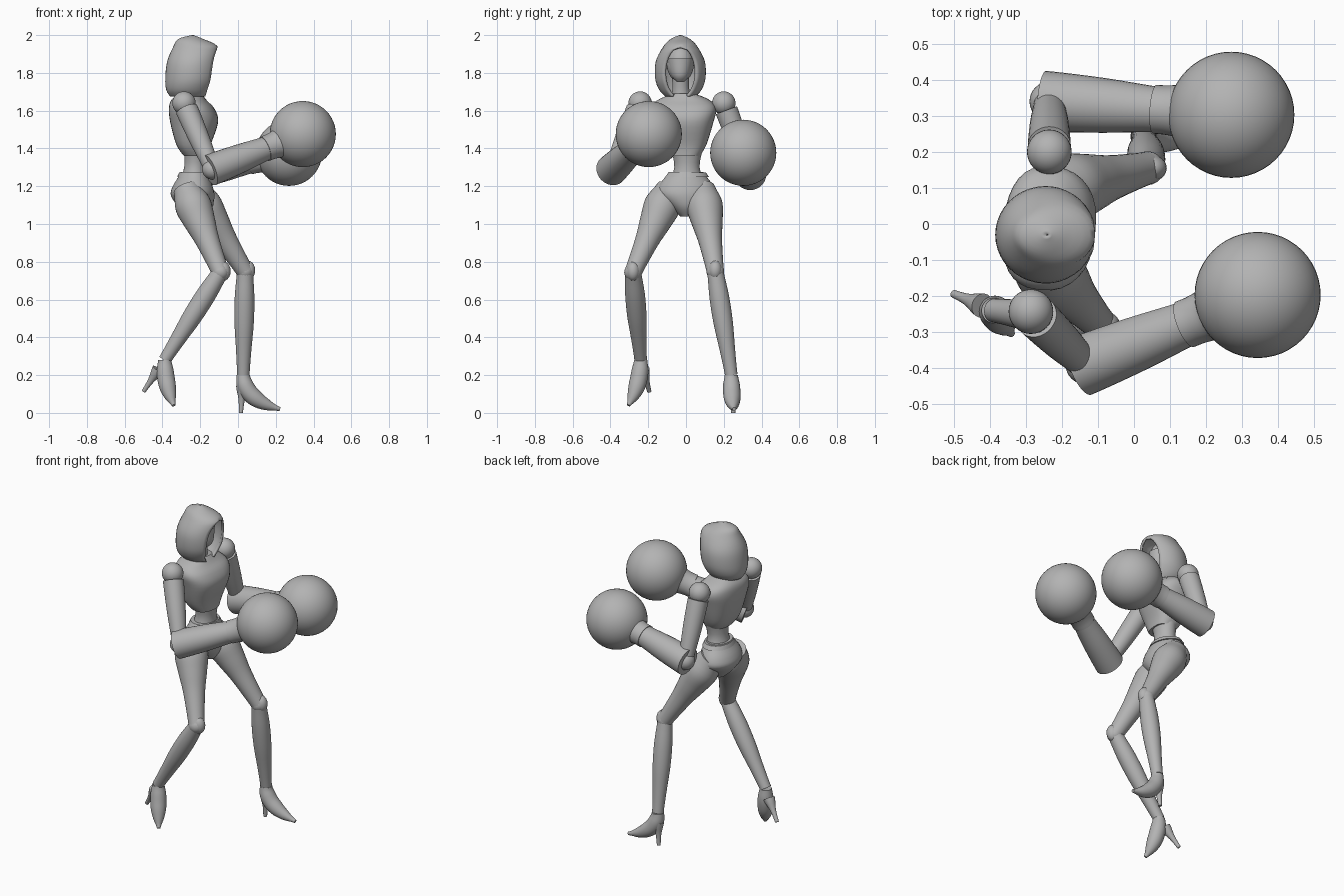
import bpy, bmesh, math
from mathutils import Vector

cube = bpy.data.objects.get("Cube")
if cube:
    bpy.data.objects.remove(cube)

grey = bpy.data.materials.new("plain grey")
grey.use_nodes = True
grey.diffuse_color = (0.45, 0.45, 0.45, 1)
grey.node_tree.nodes["Principled BSDF"].inputs["Base Color"].default_value = grey.diffuse_color
parts = []


def finish(name, bm):
    bmesh.ops.recalc_face_normals(bm, faces=bm.faces)
    mesh = bpy.data.meshes.new(name)
    bm.to_mesh(mesh)
    bm.free()
    mesh.materials.append(grey)
    ob = bpy.data.objects.new(name, mesh)
    bpy.context.collection.objects.link(ob)
    parts.append(ob)
    return ob


def smooth_keys(keys, steps=4):
    """Catmull-Rom interpolation through a list of number tuples."""
    ext = [keys[0], *keys, keys[-1]]
    out = []
    for i in range(1, len(keys)):
        for s in range(steps):
            t = s / steps
            out.append([b + t / 2 * (c - a + t * (2*a - 5*b + 4*c - d + t * (3*(b - c) + d - a)))
                        for a, b, c, d in zip(*ext[i - 1:i + 3])])
    return out + [list(keys[-1])]


def skin(name, rings, capped=True):
    """Join rings of points; the seam closes where its ends meet."""
    bm = bmesh.new()
    rows = [[bm.verts.new(p) for p in ring] for ring in rings]
    for low, high in zip(rows, rows[1:]):
        for j in range(len(low) - 1):
            bm.faces.new((low[j], low[j + 1], high[j + 1], high[j]))
    if capped:
        bm.faces.new(rows[0][:-1])
        bm.faces.new(rows[-1][:-1])
    bmesh.ops.remove_doubles(bm, verts=bm.verts, dist=.0002)
    return finish(name, bm)


def ellipse(centre, u, v, start=0, power=1, sides=32):
    """Ring from the v direction round through u, leaving a gap of twice start."""
    ring = []
    for j in range(sides + 1):
        a = start + (math.tau - 2 * start) * j / sides
        c, s = math.cos(a), math.sin(a)
        ring.append(centre + v * math.copysign(abs(c) ** power, c)
                    + u * math.copysign(abs(s) ** power, s))
    return ring


def stack(name, keys, y=0, yaw=0, power=1, gap=None):
    """Level ellipses: height, x, half width, half depth."""
    u = Vector((-math.sin(yaw), math.cos(yaw), 0))
    v = Vector((math.cos(yaw), math.sin(yaw), 0))
    rings = []
    for z, x, width, depth in smooth_keys(keys):
        start = math.asin(min(gap(z) / width, .9)) if gap else 0
        rings.append(ellipse(Vector((x, y, z)), u * width, v * depth, start, power))
    return skin(name, rings, capped=not gap)


def limb(name, a, b, radii, via=None):
    """Round tube from a to b, bent towards via, with radii spaced evenly."""
    a, b = Vector(a), Vector(b)
    via = via or a.lerp(b, .5)
    sizes = smooth_keys([(r,) for r in radii])
    rings = []
    for i, (r,) in enumerate(sizes):
        t = i / (len(sizes) - 1)
        p, q = a.lerp(via, t), via.lerp(b, t)
        along = (q - p).normalized()
        u = Vector((0, 1, 0))
        u = (u - along * u.dot(along)).normalized()
        rings.append(ellipse(p.lerp(q, t), u * r, along.cross(u) * r))
    return skin(name, rings)


def ball(name, centre, size, segments=32):
    bm = bmesh.new()
    bmesh.ops.create_uvsphere(bm, u_segments=segments, v_segments=segments // 2, radius=1)
    for v in bm.verts:
        v.co = Vector(c + a * s for a, s, c in zip(v.co, size, centre))
    return finish(name, bm)


# Hood with an arched face opening
def arch(z):
    return .085 * math.sqrt(max(0, 1 - ((z - 1.8) / .14) ** 2))


hood = stack("hood", [
    (1.675, -.26, .08, .1), (1.71, -.26, .112, .12), (1.77, -.25, .133, .135),
    (1.86, -.24, .13, .135), (1.94, -.225, .09, .117), (1.98, -.25, .05, .065),
    (2, -.24, .004, .004)], y=-.03, gap=arch)
shell = hood.modifiers.new("cloth thickness", "SOLIDIFY")
shell.thickness = .014
shell.offset = -1

# Head with a lower face mask and a neck
ball("face", (-.245, -.03, 1.85), (.085, .072, .1))
stack("face_mask", [(1.755, -.2, .02, .015), (1.79, -.22, .05, .06),
                    (1.875, -.24, .074, .085)], y=-.03)
limb("neck", (-.26, -.025, 1.62), (-.24, -.03, 1.8), (.06, .045, .045))

# Torso: cropped jacket over a slim waist, then the pelvis
stack("jacket", [
    (1.36, -.22, .085, .065), (1.42, -.235, .12, .09), (1.54, -.232, .157, .125),
    (1.61, -.245, .172, .118), (1.655, -.26, .14, .092), (1.69, -.255, .06, .062)],
    y=-.012, yaw=-.11, power=.8)
stack("waist", [(1.2, -.235, .1, .08), (1.3, -.227, .067, .058), (1.4, -.22, .085, .065)], y=.005)
stack("pelvis", [
    (1.04, -.215, .03, .045), (1.09, -.225, .085, .09), (1.15, -.24, .15, .115),
    (1.2, -.24, .145, .105), (1.25, -.235, .11, .08), (1.275, -.235, .092, .07)], yaw=.1)
stack("belt", [(1.248, -.235, .116, .087), (1.272, -.235, .1, .077)], y=.007, yaw=.1)

# Arms: shoulder, sleeve, forearm, cuff and round glove
arms = {
    "left": ((-.235, .2, 1.64), (-.235, .34, 1.265), (.27, .303, 1.377)),
    "right": ((-.286, -.243, 1.64), (-.135, -.39, 1.29), (.343, -.197, 1.476)),
}
for side, joints in arms.items():
    shoulder, elbow, fist = map(Vector, joints)
    ball(side + "_shoulder", shoulder, [.062] * 3)
    limb(side + "_upper_arm", shoulder.lerp(elbow, .1), elbow, (.06, .054, .042))
    ball(side + "_elbow", elbow, [.055] * 3)
    wrist = elbow.lerp(fist, .63)
    limb(side + "_forearm", elbow.lerp(fist, -.03), wrist, (.084, .076, .062))
    limb(side + "_glove_cuff", elbow.lerp(fist, .58), elbow.lerp(fist, .8), (.068, .069, .078, .11))
    ball(side + "_glove", fist, [.175] * 3, 48)

# Legs: thigh, knee, shin, shoe and spike heel
legs = {
    "left": ((-.24, .083, 1.19), (.037, .155, .75), (.028, .24, .2),
             (.222, .255, .02), (.015, .25, 0)),
    "right": ((-.275, -.085, 1.19), (-.093, -.28, .745), (-.388, -.24, .28),
              (-.34, -.305, .04), (-.5, -.194, .113)),
}
for side, joints in legs.items():
    hip, knee, ankle, toe, heel = map(Vector, joints)
    limb(side + "_thigh", hip, knee, (.07, .096, .083, .065, .054, .046))
    ball(side + "_knee", knee, [.047] * 3, 20)
    ball(side + "_knee_guard", knee + Vector((.014, 0, .005)), (.04, .036, .052), 20)
    limb(side + "_shin", knee, ankle, (.043, .052, .051, .041, .033))
    limb(side + "_shoe", ankle, toe, (.035, .044, .046, .043, .03, .01),
         via=ankle - Vector((0, 0, .13)))
    limb(side + "_heel", ankle.lerp(heel, .3), heel, (.034, .017, .011))

# Smooth shading that keeps hems and cut ends crisp
bpy.ops.object.select_all(action="DESELECT")
for ob in parts:
    ob.select_set(True)
bpy.context.view_layer.objects.active = parts[0]
bpy.ops.object.shade_smooth_by_angle(angle=math.radians(38))
